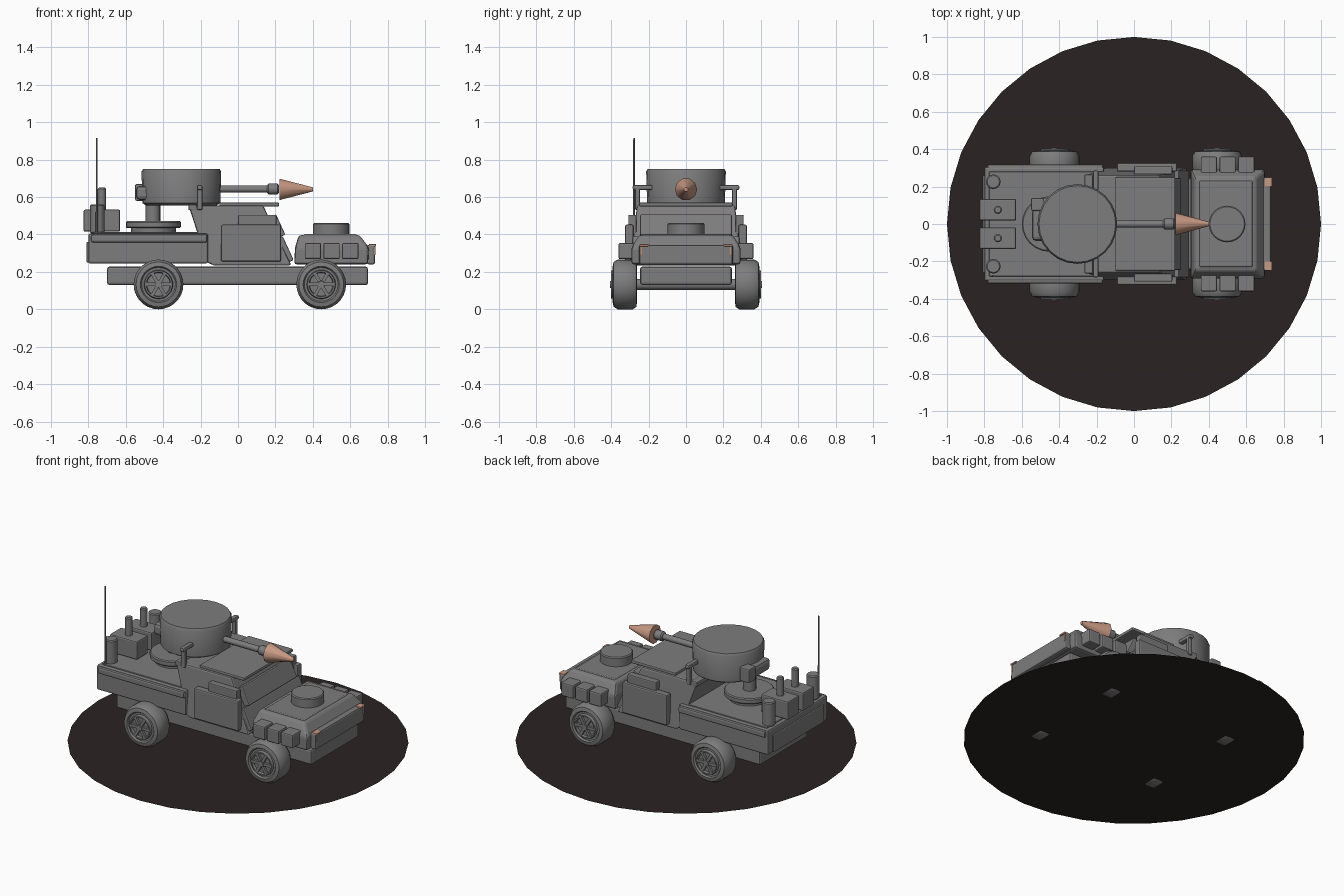
import bpy
import bmesh
from math import pi, sin, cos, radians
from mathutils import Vector

if "Cube" in bpy.data.objects:
    bpy.data.objects.remove(bpy.data.objects["Cube"])


def material(name, rgb):
    m = bpy.data.materials.new(name)
    m.use_nodes = True
    m.diffuse_color = (*rgb, 1)
    m.node_tree.nodes["Principled BSDF"].inputs["Base Color"].default_value = (*rgb, 1)
    return m


GREY = material("primer grey", (0.21, 0.205, 0.205))
DARK = material("dark brown", (0.024, 0.016, 0.016))
COPPER = material("copper", (0.58, 0.32, 0.23))


def finish(name, bm, mat=GREY, bevel=0.0, smooth=False):
    bmesh.ops.recalc_face_normals(bm, faces=bm.faces)
    me = bpy.data.meshes.new(name)
    bm.to_mesh(me)
    bm.free()
    ob = bpy.data.objects.new(name, me)
    bpy.context.collection.objects.link(ob)
    me.materials.append(mat)
    if bevel:
        b = ob.modifiers.new("bevel", "BEVEL")
        b.width = bevel
        b.segments = 2
    if smooth:
        bpy.ops.object.select_all(action="DESELECT")
        ob.select_set(True)
        bpy.context.view_layer.objects.active = ob
        bpy.ops.object.shade_smooth_by_angle(angle=radians(35))
    return ob


def box(name, x, y, z, bevel=0.008, mat=GREY):
    """Box from three (low, high) ranges, with its origin at its centre."""
    bm = bmesh.new()
    bmesh.ops.create_cube(bm, size=1)
    bmesh.ops.scale(bm, vec=(x[1] - x[0], y[1] - y[0], z[1] - z[0]), verts=bm.verts)
    ob = finish(name, bm, mat, bevel)
    ob.location = (sum(x) / 2, sum(y) / 2, sum(z) / 2)
    return ob


def loft(name, rows, bevel=0.01):
    """Stack of rectangles given as (x low, x high, half width, z)."""
    bm = bmesh.new()
    rings = [[bm.verts.new(p) for p in ((a, -w, z), (b, -w, z), (b, w, z), (a, w, z))]
             for a, b, w, z in rows]
    for lo, hi in zip(rings, rings[1:]):
        for i in range(4):
            j = (i + 1) % 4
            bm.faces.new((lo[i], lo[j], hi[j], hi[i]))
    bm.faces.new(rings[0])
    bm.faces.new(rings[-1])
    return finish(name, bm, GREY, bevel)


def lathe(name, profile, at, axis="z", sides=24, mat=GREY):
    """Closed solid of revolution; profile is (radius, distance along axis)."""
    bm = bmesh.new()
    rings = []
    for r, h in profile:
        ring = []
        for i in range(sides):
            a = 2 * pi * i / sides
            u, v = r * cos(a), r * sin(a)
            ring.append(bm.verts.new({"x": (h, u, v), "y": (u, h, v), "z": (u, v, h)}[axis]))
        rings.append(ring)
    for lo, hi in zip(rings, rings[1:]):
        for i in range(sides):
            j = (i + 1) % sides
            bm.faces.new((lo[i], lo[j], hi[j], hi[i]))
    bm.faces.new(rings[0])
    bm.faces.new(rings[-1])
    ob = finish(name, bm, mat, smooth=True)
    ob.location = at
    return ob


def drum(name, at, r, h, edge=0.006, **kw):
    """Upright cylinder with chamfered rims, standing on its location."""
    return lathe(name, [(r - edge, 0), (r, edge), (r, h - edge), (r - edge, h)], at, **kw)


# Round display base
bm = bmesh.new()
bmesh.ops.create_circle(bm, cap_ends=True, radius=1, segments=32)
finish("display_base", bm, DARK).location.z = 0.005

# Chassis, truck bed and its side rails
box("chassis", (-0.70, 0.695), (-0.245, 0.245), (0.13, 0.228), 0.012)
box("bed", (-0.80, -0.16), (-0.305, 0.305), (0.245, 0.405), 0.01)
box("bed_floor_plate", (-0.775, -0.2), (-0.28, 0.28), (0.40, 0.412), 0.004)
box("tailgate", (-0.81, -0.79), (-0.26, 0.26), (0.25, 0.36), 0.006)

# Cabin, roof plate and windscreen frame
loft("cabin", [(-0.13, 0.285, 0.30, 0.235), (-0.165, 0.278, 0.298, 0.25),
               (-0.265, 0.135, 0.262, 0.555)])
box("roof_plate", (-0.10, 0.22), (-0.25, 0.25), (0.55, 0.571), 0.006)
box("rear_roof_frame", (-0.265, -0.22), (-0.265, 0.265), (0.53, 0.56), 0.006)
screen = box("windscreen", (0.19, 0.23), (-0.245, 0.245), (0.385, 0.505), 0.006)
screen.rotation_euler.y = -0.43
lower = box("windscreen_base", (0.235, 0.27), (-0.285, 0.285), (0.25, 0.39), 0.006)
lower.rotation_euler.y = -0.43

# Engine hood, hatch and front plate
loft("hood", [(0.30, 0.695, 0.292, 0.24), (0.305, 0.70, 0.292, 0.33),
              (0.325, 0.65, 0.25, 0.397)], 0.014)
loft("hood_panel", [(0.345, 0.64, 0.235, 0.39), (0.355, 0.63, 0.225, 0.402)], 0.003)
drum("hood_hatch", (0.498, 0, 0.395), 0.098, 0.066)
box("front_plate", (0.69, 0.732), (-0.25, 0.25), (0.24, 0.345), 0.01)

# Parts that repeat on both sides
for side, s in (("right", -1), ("left", 1)):
    def span(a, b):
        return tuple(sorted((s * a, s * b)))

    box(side + "_bed_rail", (-0.785, -0.165), span(0.29, 0.318), (0.357, 0.40), 0.01)
    box(side + "_door", (-0.09, 0.23), span(0.28, 0.325), (0.255, 0.452), 0.008)
    box(side + "_door_shield", (0.0, 0.205), span(0.265, 0.308), (0.40, 0.505), 0.006)
    for i in range(3):
        x = 0.357 + 0.1 * i
        box(f"{side}_hood_box_{i + 1}", (x, x + 0.087), span(0.26, 0.36), (0.268, 0.355), 0.008)
    box(side + "_lamp", (0.70, 0.738), span(0.20, 0.248), (0.337, 0.348), 0.002, COPPER)
    box(side + "_lamp_edge", (0.728, 0.736), span(0.235, 0.243), (0.29, 0.34), 0.002, COPPER)

    # Roof grab handle
    box(side + "_handle_post", (-0.22, -0.19), span(0.247, 0.272), (0.53, 0.664), 0.008)
    box(side + "_handle_bar", (-0.22, -0.19), span(0.18, 0.285), (0.638, 0.664), 0.008)

    # Rear stowage: crate with knob, and a canister in the corner
    box(side + "_crate", (-0.825, -0.63), span(0.018, 0.134), (0.415, 0.533), 0.008)
    drum(side + "_crate_knob", (-0.728, s * 0.076, 0.52), 0.022, 0.13, sides=12)
    drum(side + "_canister", (-0.752, s * 0.226, 0.405), 0.039, 0.155, sides=16)

    # Wheels with recessed rim and spoked hub
    for end, x in (("rear", -0.425), ("front", 0.445)):
        name = f"{side}_{end}_"
        tyre = [(0.095, 0.262), (0.12, 0.265), (0.133, 0.285), (0.133, 0.365), (0.12, 0.387),
                (0.097, 0.392), (0.09, 0.382), (0.078, 0.382), (0.074, 0.40), (0.066, 0.40),
                (0.062, 0.385)]
        lathe(name + "wheel", [(r, s * h) for r, h in tyre], (x, 0, 0.133), "y", 28)
        lathe(name + "hub", [(0.02, s * 0.38), (0.018, s * 0.406)], (x, 0, 0.133), "y", 12)
        for i in range(3):
            spoke = box(f"{name}spoke_{i + 1}", (x - 0.066, x + 0.066), span(0.38, 0.40),
                        (0.124, 0.142), 0)
            spoke.rotation_euler.y = i * pi / 3
        lathe(name + "axle", [(0.03, 0), (0.03, s * 0.28)], (x, 0, 0.133), "y", 12)

# Aerial
lathe("aerial", [(0.006, 0), (0.004, 0.51)], (-0.755, -0.278, 0.405), sides=8)

# Turret on its pedestal
drum("turret_ring", (-0.452, 0, 0.435), 0.148, 0.036)
drum("turret_ring_foot", (-0.452, 0, 0.405), 0.12, 0.035)
drum("turret_column", (-0.455, 0, 0.46), 0.04, 0.11, sides=16)
lathe("turret", [(0.19, 0), (0.208, 0.012), (0.213, 0.18), (0.205, 0.194)],
      (-0.303, 0, 0.556))
box("turret_side_box", (-0.55, -0.48), (0.07, 0.14), (0.58, 0.67), 0.008)
box("turret_rear_pod", (-0.545, -0.46), (-0.09, 0.08), (0.585, 0.66), 0.02)

# Barrel, collar and pointed tip
lathe("barrel", [(0.019, 0), (0.019, 0.28)], (-0.11, 0, 0.643), "x", 12)
lathe("barrel_collar", [(0.022, 0), (0.03, 0.008), (0.03, 0.054), (0.022, 0.062)],
      (0.156, 0, 0.643), "x", 12)
lathe("pointed_tip", [(0.06, 0), (0.011, 0.18)], (0.222, 0, 0.641), "x", 10, COPPER)
